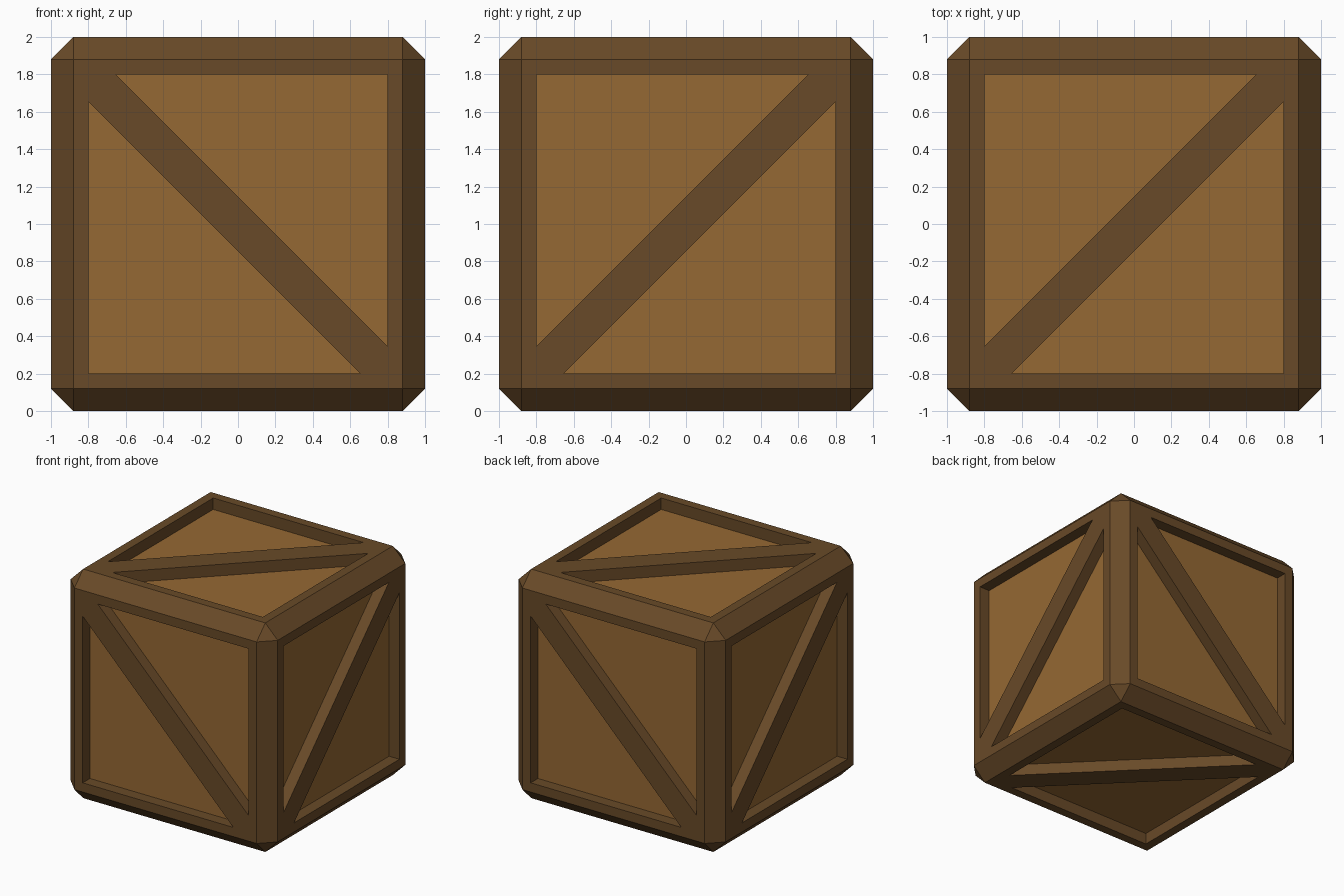
import bpy, bmesh
from math import radians
from mathutils import Matrix, Vector

if "Cube" in bpy.data.objects:
    bpy.data.objects.remove(bpy.data.objects["Cube"])

HALF, CHAMFER = 1.0, 0.12        # crate half size and edge chamfer
INNER, BRACE = 0.8, 0.145        # frame opening half size, brace offset along the sides
DEPTH = 0.1                      # recess depth
FLOOR = HALF - DEPTH


def material(name, color):
    mat = bpy.data.materials.new(name)
    mat.diffuse_color = (*color, 1)
    mat.use_nodes = True
    mat.node_tree.nodes["Principled BSDF"].inputs["Base Color"].default_value = mat.diffuse_color
    return mat


def add_object(name, bm, mat=None):
    mesh = bpy.data.meshes.new(name)
    bm.to_mesh(mesh)
    bm.free()
    obj = bpy.data.objects.new(name, mesh)
    bpy.context.collection.objects.link(obj)
    if mat:
        mesh.materials.append(mat)
    return obj


def add_prism(bm, points, z0, z1, matrix):
    face = bm.faces.new([bm.verts.new((x, y, z0)) for x, y in points])
    out = bmesh.ops.extrude_face_region(bm, geom=[face], use_keep_orig=True)["geom"]
    top = [g for g in out if isinstance(g, bmesh.types.BMVert)]
    bmesh.ops.translate(bm, verts=top, vec=(0, 0, z1 - z0))
    bmesh.ops.transform(bm, matrix=matrix, verts=list(face.verts) + top)


# Solid block with chamfered edges
bm = bmesh.new()
bmesh.ops.create_cube(bm, size=2 * HALF)
bmesh.ops.bevel(bm, geom=bm.edges[:], offset=CHAMFER, segments=1, affect="EDGES")
block = add_object("block", bm)

# Two triangular recesses per side, leaving a rim and a diagonal brace
tip = INNER - BRACE
tri = [(-INNER, INNER), (-INNER, -tip), (tip, INNER)]
turn = Matrix.Rotation(radians(120), 4, Vector((1, 1, 1)))
flip = Matrix.Rotation(radians(180), 4, "X")
side = Matrix.Identity(4)
bm = bmesh.new()
for _ in range(3):
    for matrix in (side, side @ flip):
        for s in (1, -1):
            add_prism(bm, [(s * x, s * y) for x, y in tri], FLOOR, HALF + 0.1, matrix)
    side = turn @ side
bmesh.ops.recalc_face_normals(bm, faces=bm.faces[:])
cutter = add_object("recess_cutter", bm)
cutter.hide_render = True

cut = block.modifiers.new("recesses", "BOOLEAN")
cut.operation, cut.solver, cut.object = "DIFFERENCE", "EXACT", cutter
bpy.context.view_layer.update()
carved = bpy.data.meshes.new_from_object(
    block.evaluated_get(bpy.context.evaluated_depsgraph_get()))
for helper in (block, cutter):
    bpy.data.objects.remove(helper)


def is_panel(face):
    return all(abs(v.co.dot(face.normal) - FLOOR) < 0.005 for v in face.verts) \
        and max(abs(c) for c in face.normal) > 0.99


# Recess floors become the panels, everything else is the frame
for name, color, panel in (("crate_frame", (0.14, 0.068, 0.021), False),
                           ("crate_panels", (0.30, 0.138, 0.033), True)):
    bm = bmesh.new()
    bm.from_mesh(carved)
    bm.normal_update()
    drop = [f for f in bm.faces if is_panel(f) != panel]
    bmesh.ops.delete(bm, geom=drop, context="FACES")
    obj = add_object(name, bm, material(name + "_wood", color))
    for poly in obj.data.polygons:
        poly.material_index = 0
    obj.location.z = HALF
